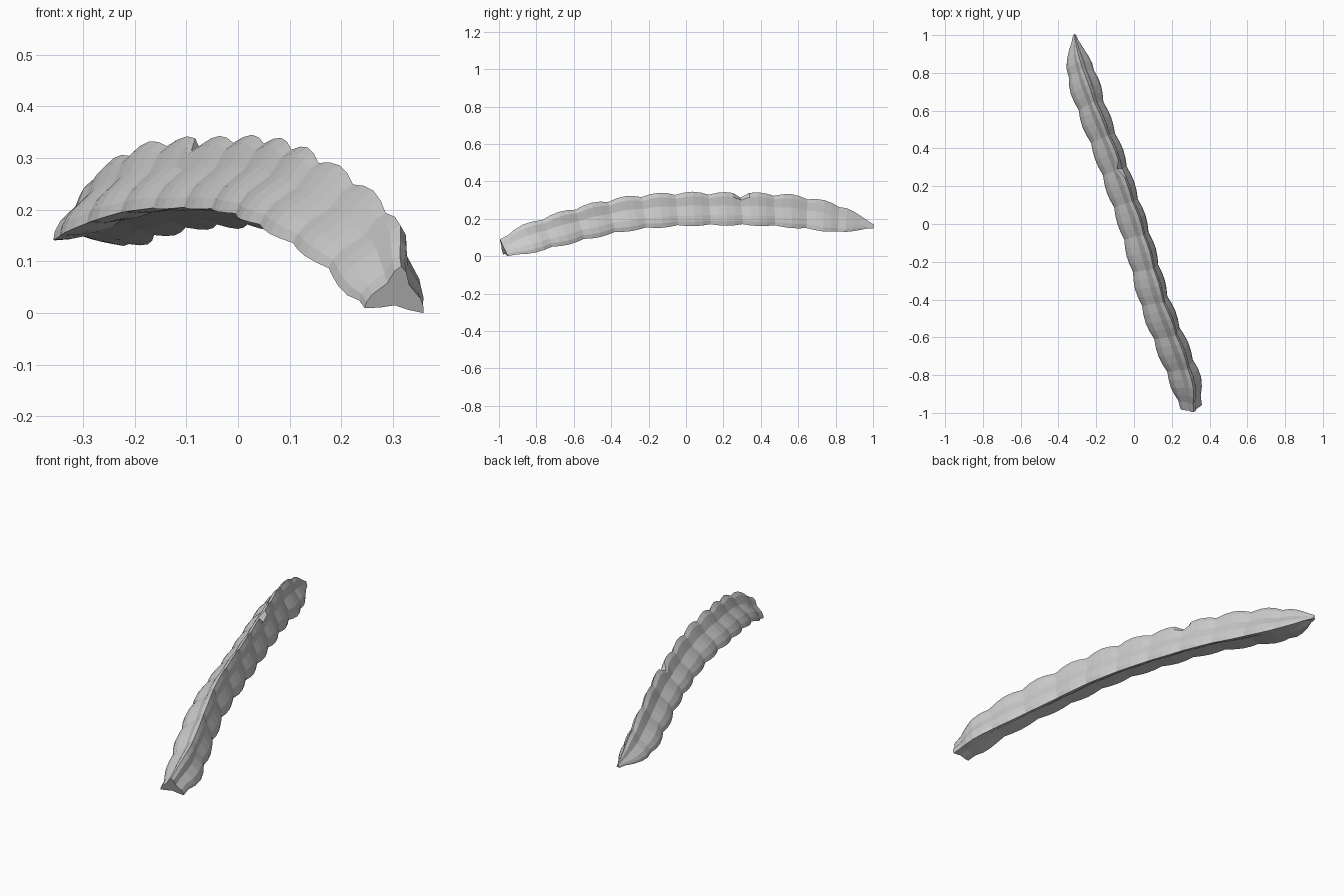
import bpy
import bmesh
import math
from mathutils import Vector

cube = bpy.data.objects.get("Cube")
if cube:
    bpy.data.objects.remove(cube)

# Spine stations: y, x, lowest z, overall height, half width, roll in degrees
SPINE = [Vector(r) for r in (
    (-.965, .302, -.002, .10, .061, 5), (-.88, .285, .008, .145, .08, 9),
    (-.8, .262, .028, .165, .088, 13), (-.6, .18, .077, .184, .088, 17),
    (-.4, .105, .121, .188, .085, 17), (-.2, .05, .148, .188, .082, 16),
    (0, -.008, .16, .185, .079, 15), (.2, -.075, .163, .18, .079, 14),
    (.4, -.145, .16, .181, .08, 13), (.6, -.22, .145, .18, .081, 10),
    (.8, -.28, .126, .15, .081, 6), (.9, -.302, .136, .092, .05, 3),
    (1, -.315, .146, .022, .008, 0))]
# Half cross-section from ridge to lip: share of half width, share of height
HALF = [(.2, .88), (.37, .6), (.82, .32), (.97, .14), (1, 0), (.5, .04)]
SECTION = [(0, 1)] + HALF + [(0, .12)] + [(-a, b) for a, b in reversed(HALF)]
NOTCH_Y, PERIOD, STEPS = .28, .1714, 4


def spine(y):
    """Smooth interpolation through the spine stations."""
    i = max(k for k in range(len(SPINE) - 1) if k == 0 or SPINE[k][0] <= y)
    a, b = SPINE[i], SPINE[i + 1]
    p, q = SPINE[max(i - 1, 0)], SPINE[min(i + 2, len(SPINE) - 1)]
    span = b[0] - a[0]
    t = (y - a[0]) / span
    ma = (b - p) / (b[0] - p[0]) * span
    mb = (q - a) / (q[0] - a[0]) * span
    s = t * t * (3 - 2 * t)
    return a.lerp(b, s) + ma * (t * (1 - t) ** 2) - mb * (t * t * (1 - t))


def middle(y):
    y, x, z, h, w, roll = spine(y)
    return Vector((x, y, z + h / 2))


def ring(bm, y):
    """One scalloped section, set square to the spine and rolled about it."""
    first, last = SPINE[0][0], SPINE[-1][0]
    forward = (middle(min(y + .06, last)) - middle(max(y - .06, first))).normalized()
    flat = forward.cross(Vector((0, 0, 1))).normalized()
    rise = flat.cross(forward)
    _, x, z, h, w, roll = spine(y)
    c, s = math.cos(math.radians(roll)), math.sin(math.radians(roll))
    side, up = flat * c - rise * s, rise * c + flat * s
    h = (h - w * s) / c
    bulge = 1 - abs(math.sin(math.pi * (y - NOTCH_Y) / PERIOD))
    base = Vector((x, y, z + w * s + .006 * bulge))
    h *= 1 - .13 * bulge
    w *= 1 - .15 * bulge
    return [bm.verts.new(base + side * a * w + up * b * h) for a, b in SECTION]


# Segmented body
bm = bmesh.new()
stations = [NOTCH_Y + PERIOD * i / STEPS for i in range(-40, 40)]
stations = [y for y in stations if SPINE[0][0] + .015 < y < SPINE[-1][0] - .015]
stations = [SPINE[0][0]] + stations + [SPINE[-1][0]]
rings = [ring(bm, y) for y in stations]
n = len(SECTION)
for r, s in zip(rings, rings[1:]):
    for j in range(n):
        k = (j + 1) % n
        bm.faces.new((r[j], r[k], s[k], s[j]))
bm.faces.new(rings[0])
bm.faces.new(rings[-1])

# Small nick in the ridge
nick = min(range(len(stations)), key=lambda i: abs(stations[i] - NOTCH_Y))
rings[nick][0].co += Vector((-.02, 0, -.014))
rings[nick][1].co.z -= .008
rings[nick][-1].co += Vector((-.012, 0, -.008))

bmesh.ops.recalc_face_normals(bm, faces=bm.faces)
mesh = bpy.data.meshes.new("segmented_body")
bm.to_mesh(mesh)
bm.free()
body = bpy.data.objects.new("segmented_body", mesh)
bpy.context.collection.objects.link(body)

# Plain grey
grey = bpy.data.materials.new("light grey")
grey.use_nodes = True
color = (.6, .6, .6, 1)
grey.diffuse_color = color
grey.node_tree.nodes["Principled BSDF"].inputs["Base Color"].default_value = color
mesh.materials.append(grey)
